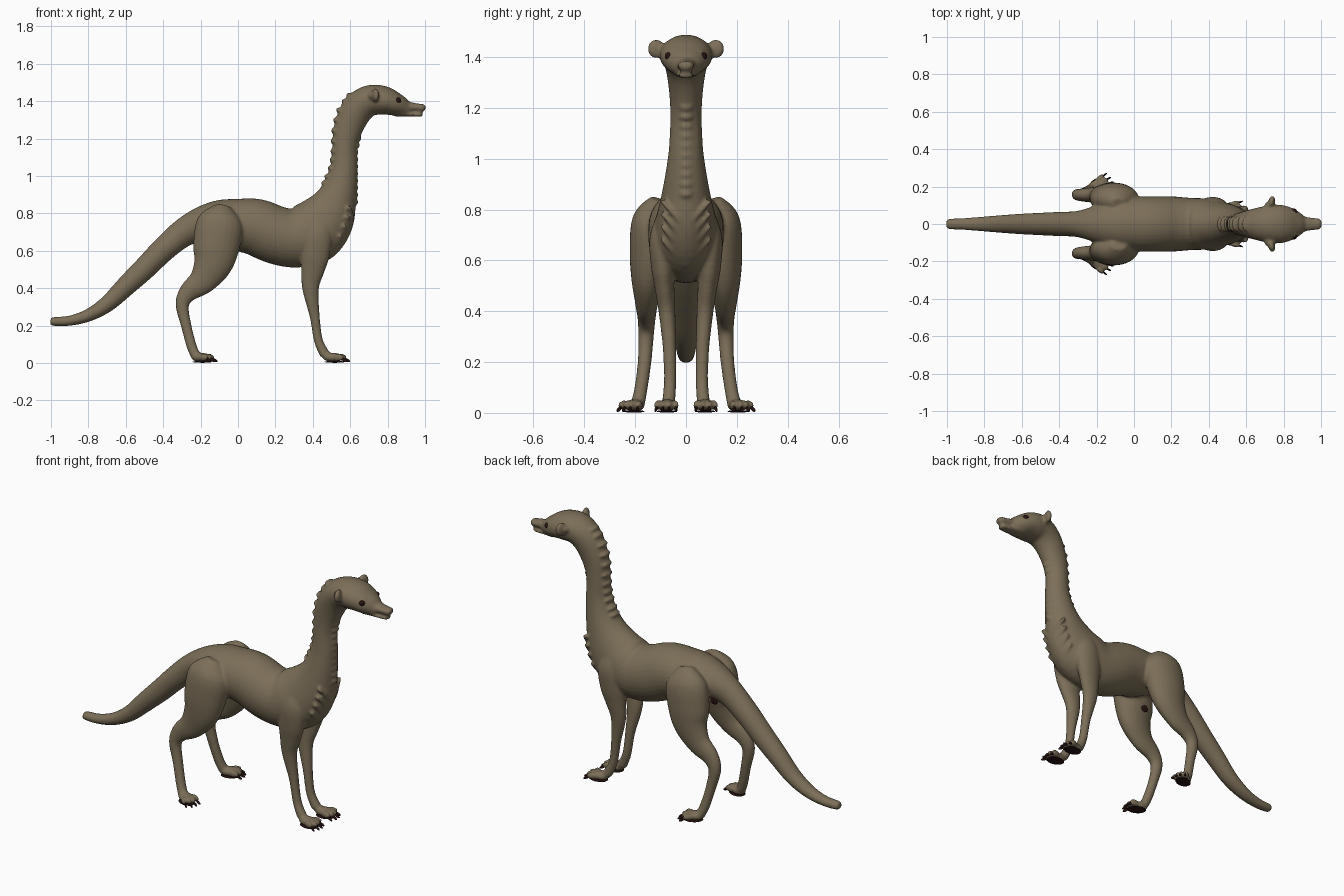
import bpy, bmesh, math
from mathutils import Vector, Matrix


def material(name, rgb):
    m = bpy.data.materials.new(name)
    m.diffuse_color = (*rgb, 1)
    return m


hide_brown = material("hide_brown", (0.20, 0.158, 0.098))
dark_maroon = material("dark_maroon", (0.022, 0.006, 0.006))


def spline(pts, sub=5):
    """Smooth interpolation through the control rows."""
    p = [Vector(q) for q in pts]
    p = [p[0]] + p + [p[-1]]
    out = []
    for i in range(1, len(p) - 2):
        a, b, c, d = p[i - 1:i + 3]
        for k in range(sub):
            t = k / sub
            out.append(0.5 * (2 * b + (c - a) * t + (2 * a - 5 * b + 4 * c - d) * t * t
                              + (3 * b - a - 3 * c + d) * t ** 3))
    return out + [p[-2]]


def loft(bm, rows, n=24):
    """Elliptical tube; each row is x, y, z, half width, half depth."""
    pts = spline(rows)
    rings = []
    for i, p in enumerate(pts):
        c = Vector(p[:3])
        t = Vector(pts[min(i + 1, len(pts) - 1)][:3]) - Vector(pts[max(i - 1, 0)][:3])
        t.normalize()
        side = Vector((0, 1, 0))
        side = (side - t * side.dot(t)).normalized()
        up = t.cross(side)
        rings.append([bm.verts.new(c + side * p[3] * math.cos(a) + up * p[4] * math.sin(a))
                      for a in (2 * math.pi * k / n for k in range(n))])
    for r, q in zip(rings, rings[1:]):
        for k in range(n):
            j = (k + 1) % n
            bm.faces.new((r[k], r[j], q[j], q[k]))
    bm.faces.new(rings[0])
    bm.faces.new(rings[-1])


def ball(bm, c, r, yaw=0.0, pitch=0.0):
    m = (Matrix.Translation(c) @ Matrix.Rotation(yaw, 4, 'Z')
         @ Matrix.Rotation(pitch, 4, 'Y') @ Matrix.Diagonal((*r, 1)))
    bmesh.ops.create_uvsphere(bm, u_segments=16, v_segments=10, radius=1, matrix=m)


def finish(bm, name, mat):
    bmesh.ops.recalc_face_normals(bm, faces=bm.faces[:])
    for f in bm.faces:
        f.smooth = True
    me = bpy.data.meshes.new(name)
    bm.to_mesh(me)
    bm.free()
    me.materials.append(mat)
    ob = bpy.data.objects.new(name, me)
    bpy.context.collection.objects.link(ob)
    return ob


body = bmesh.new()

# Tail, trunk, neck and skull along one spine: x, z, half width, half depth
spine = [(-1.003, .222, .012, .010), (-.99, .222, .027, .023), (-.9, .226, .032, .027),
         (-.8, .255, .040, .034), (-.7, .315, .048, .044), (-.6, .41, .055, .054),
         (-.5, .505, .060, .061), (-.4, .605, .065, .066), (-.3, .69, .070, .075),
         (-.2, .74, .100, .092), (-.1, .755, .130, .117), (0, .74, .145, .140),
         (.1, .725, .148, .152), (.2, .685, .148, .155), (.3, .668, .140, .158),
         (.4, .70, .135, .172), (.48, .785, .112, .150), (.535, .90, .088, .102),
         (.565, 1.03, .068, .074), (.57, 1.15, .062, .066), (.588, 1.25, .065, .077),
         (.635, 1.35, .079, .085), (.70, 1.402, .096, .082), (.78, 1.403, .103, .077),
         (.85, 1.38, .083, .060), (.90, 1.362, .050, .043), (.93, 1.36, .025, .022)]
loft(body, [(x, 0, z, w, h) for x, z, w, h in spine], 32)

# Snout and lower jaw with a mouth gap
loft(body, [(.84, 0, 1.372, .06, .035), (.91, 0, 1.370, .040, .027), (.96, 0, 1.366, .033, .021),
            (.99, 0, 1.364, .030, .020), (1.003, 0, 1.362, .014, .010)])
loft(body, [(.84, 0, 1.338, .05, .020), (.91, 0, 1.330, .036, .013), (.96, 0, 1.327, .030, .011),
            (.978, 0, 1.327, .026, .010), (.988, 0, 1.327, .012, .005)])

hind = [(-.08, .11, .84, .03, .04), (-.095, .13, .76, .08, .12), (-.115, .14, .63, .082, .125),
        (-.135, .15, .53, .066, .105), (-.19, .155, .44, .046, .075), (-.265, .155, .378, .036, .052),
        (-.298, .157, .31, .031, .036), (-.277, .163, .20, .027, .028),
        (-.248, .178, .09, .026, .027), (-.225, .19, .035, .028, .026)]
fore = [(.40, .08, .78, .03, .05), (.42, .093, .69, .05, .08), (.412, .092, .58, .046, .078),
        (.40, .085, .50, .039, .064), (.388, .075, .40, .033, .045), (.41, .065, .25, .026, .027),
        (.43, .063, .12, .024, .024), (.465, .068, .045, .026, .028)]
feet = {"hind": (-.195, .203, .42), "front": (.512, .075, .06)}

claws, soles, eyes = bmesh.new(), bmesh.new(), bmesh.new()
for s in (1, -1):
    # Legs
    for leg in (hind, fore):
        loft(body, [(x, y * s, z, w, h) for x, y, z, w, h in leg])
    # Paws with four toes, claws and dark soles
    for fx, fy, turn in feet.values():
        yaw = turn * s
        frame = Matrix.Translation((fx, fy * s, 0)) @ Matrix.Rotation(yaw, 4, 'Z')
        ball(body, frame @ Vector((-.005, 0, .030)), (.055, .036, .025), yaw)
        ball(soles, frame @ Vector((.005, 0, .006)), (.055, .040, .005), yaw)
        for k in range(4):
            off = k - 1.5
            reach = .052 - .006 * off * off
            a = yaw + off * .18
            ball(body, frame @ Vector((reach - .012, off * .023, .030)), (.032, .012, .020), a)
            ball(claws, frame @ Vector((reach + .020, off * .026, .015)), (.018, .005, .008), a, .5)
    # Ears
    ball(body, (.735, .118 * s, 1.432), (.018, .034, .038), -.25 * s)
    ball(body, (.725, .092 * s, 1.43), (.03, .03, .025))
    # Eyes and brow ridges
    ball(eyes, (.855, .067 * s, 1.403), (.018, .016, .016), -.5 * s)
    ball(body, (.842, .060 * s, 1.420), (.032, .016, .012), -.45 * s)

# Ridge of folds down the back of the neck
back = spline([(.455, .96), (.49, 1.04), (.505, 1.13), (.508, 1.24), (.535, 1.35), (.59, 1.43)], 2)
for p in back:
    ball(body, (p[0] + .008, 0, p[1]), (.020, .042, .014), 0, .35)

# Small scales down the throat
for k in range(10):
    z = .86 + k * .038
    ball(body, (.629 + max(0, z - 1.12) * .2, 0, z), (.014, .026, .016))

# V-shaped folds over the chest
for z0 in (.58, .63, .68, .73):
    for k in range(-14, 15):
        y = k * .0065
        z = z0 + abs(y) * 1.1
        front = .50 + .135 * (1 - ((.88 - min(z, .88)) / .32) ** 2)
        x = front - .11 * (1 - math.sqrt(1 - (y / .13) ** 2)) - .006
        ball(body, (x, y, z), (.012, .010, .011))

# Fuse the hide into one smooth skin
skin = finish(body, "body", hide_brown)
mod = skin.modifiers.new("fuse", 'REMESH')
mod.mode = 'VOXEL'
mod.voxel_size = .008
mod.use_smooth_shade = True
mod = skin.modifiers.new("soften", 'SMOOTH')
mod.factor = .5
mod.iterations = 4

finish(claws, "claws", dark_maroon)
finish(soles, "paw_soles", dark_maroon)
finish(eyes, "eyes", dark_maroon)

# Dark patches on the inner thighs
patch = bmesh.new()
for s in (1, -1):
    ball(patch, (-.135, .068 * s, .585), (.024, .008, .022))
finish(patch, "thigh_patches", dark_maroon)
